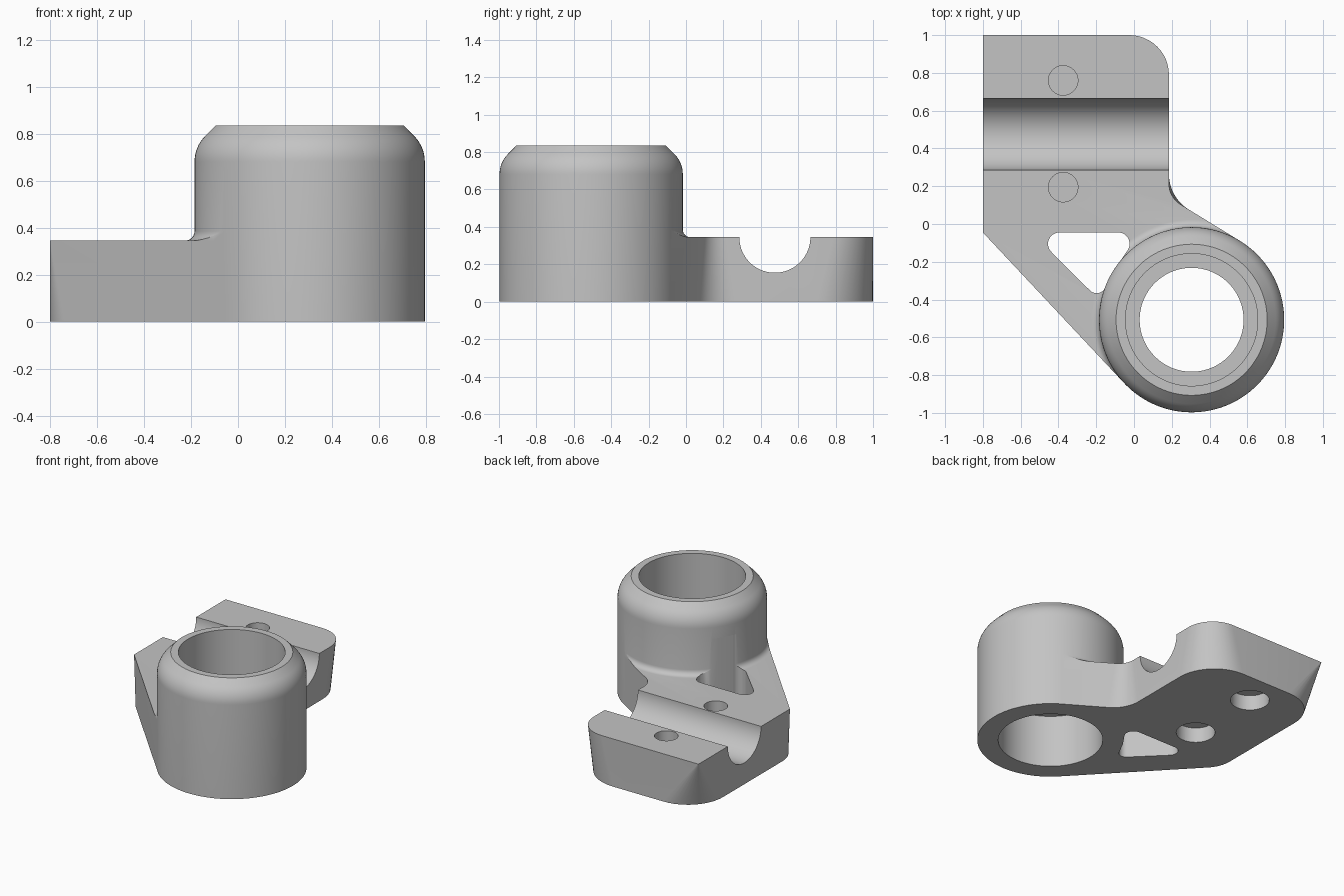
import bpy, bmesh
from math import acos, atan2, cos, sin, pi, radians, tan
from mathutils import Vector

cube = bpy.data.objects.get("Cube")
if cube:
    bpy.data.objects.remove(cube, do_unlink=True)

CENTRE, RADIUS = Vector((0.305, -0.507)), 0.49
PLATE, HEIGHT = 0.345, 0.835

grey = bpy.data.materials.new("plain grey")
grey.use_nodes = True
grey.diffuse_color = (0.55, 0.55, 0.55, 1)
grey.node_tree.nodes["Principled BSDF"].inputs["Base Color"].default_value = (0.55, 0.55, 0.55, 1)


def finish(name, bm):
    bmesh.ops.recalc_face_normals(bm, faces=bm.faces)
    mesh = bpy.data.meshes.new(name)
    bm.to_mesh(mesh)
    bm.free()
    mesh.materials.append(grey)
    obj = bpy.data.objects.new(name, mesh)
    bpy.context.collection.objects.link(obj)
    return obj


def loft(name, low, high, z0, z1):
    """Solid between two outlines with the same point count."""
    bm = bmesh.new()
    a = [bm.verts.new((p.x, p.y, z0)) for p in low]
    b = [bm.verts.new((p.x, p.y, z1)) for p in high]
    bm.faces.new(a)
    bm.faces.new(b)
    for i in range(len(a)):
        j = (i + 1) % len(a)
        bm.faces.new((a[i], a[j], b[j], b[i]))
    return finish(name, bm)


def revolve(name, profile, centre, steps=128, closed=False):
    """Turn an (r, z) profile round a vertical axis; open profiles get caps."""
    bm = bmesh.new()
    rings = [[bm.verts.new((centre[0] + r * cos(2 * pi * i / steps),
                            centre[1] + r * sin(2 * pi * i / steps), z))
              for i in range(steps)] for r, z in profile]
    pairs = list(zip(rings, rings[1:]))
    if closed:
        pairs.append((rings[-1], rings[0]))
    else:
        bm.faces.new(rings[0])
        bm.faces.new(rings[-1])
    for a, b in pairs:
        for i in range(steps):
            j = (i + 1) % steps
            bm.faces.new((a[i], a[j], b[j], b[i]))
    return finish(name, bm)


def rounded(corners, steps=12):
    """Polygon from (point, radius) corners; radius None keeps one point."""
    out = []
    for i, (p, r) in enumerate(corners):
        p = Vector(p)
        if r is None:
            out.append(p)
            continue
        u = (Vector(corners[i - 1][0]) - p).normalized()
        v = (Vector(corners[(i + 1) % len(corners)][0]) - p).normalized()
        half = u.angle(v) / 2
        mid = p + (u + v).normalized() * (r / sin(half))
        start = p + u * (r / tan(half)) - mid
        end = p + v * (r / tan(half)) - mid
        a0 = atan2(start.y, start.x)
        sweep = (atan2(end.y, end.x) - a0 + pi) % (2 * pi) - pi
        for k in range(steps + 1):
            a = a0 + sweep * k / steps
            out.append(mid + Vector((cos(a), sin(a))) * r)
    return out


def tangent(p, side):
    """Point where a line from p touches the sleeve."""
    d = Vector(p) - CENTRE
    a = atan2(d.y, d.x) + side * acos(RADIUS / d.length)
    return CENTRE + Vector((cos(a), sin(a))) * RADIUS * 0.9995


def boolean(obj, tool, operation):
    mod = obj.modifiers.new(operation, 'BOOLEAN')
    mod.operation, mod.object, mod.solver = operation, tool, 'EXACT'
    bpy.context.view_layer.objects.active = obj
    bpy.ops.object.modifier_apply(modifier=mod.name)
    bpy.data.objects.remove(tool, do_unlink=True)


def outline(back_left, front_left, waist, back_right):
    fl, w = (-0.8, -0.045), (0.185, 0.141)
    return rounded([((-0.8, 1), back_left), (fl, front_left),
                    (tangent(fl, 1), None), (CENTRE, None),
                    (tangent(w, -1), None), (w, waist),
                    ((0.185, 1), back_right)])


# Clamp plate whose corners grow rounder towards the bottom
top = outline(0.003, 0.003, 0.13, 0.21)
bracket = loft("bracket", outline(0.28, 0.22, 0.22, 0.3), top, 0, PLATE)

# Sleeve with rounded and chamfered shoulder
R = 0.154
shoulder = [(RADIUS - R + R * cos(a), 0.681 + R * sin(a))
            for a in (radians(45) * k / 8 for k in range(9))]
sleeve = revolve("sleeve", [(RADIUS, 0)] + shoulder + [(0.4, HEIGHT)], CENTRE)

# Fillet between sleeve and plate, trimmed to the plate
F = 0.04
curve = [(RADIUS + F - F * cos(a), PLATE + F - F * sin(a))
         for a in (radians(90) * k / 6 for k in range(7))]
fillet = revolve("fillet", [(0.42, PLATE + F)] + curve
                 + [(RADIUS + F, PLATE - 0.02), (0.42, PLATE - 0.02)], CENTRE, closed=True)
boolean(fillet, loft("trim", top, top, 0.1, 0.6), 'INTERSECT')

boolean(bracket, sleeve, 'UNION')
boolean(bracket, fillet, 'UNION')

# Bore with a narrow lip halfway up
bore = [(0.35, -0.1), (0.35, 0.385), (0.275, 0.385), (0.275, 0.445), (0.35, 0.445), (0.35, 1)]
boolean(bracket, revolve("bore", bore, CENTRE), 'DIFFERENCE')

# Triangular window beside the sleeve
window = rounded([((-0.54, -0.045), 0.06), ((-0.172, -0.413), 0.05),
                  ((-0.15, -0.33), None), ((-0.1, -0.235), None),
                  ((-0.055, -0.17), None), ((0.03, -0.045), 0.06)])
boolean(bracket, loft("window", window, window, -0.1, 0.6), 'DIFFERENCE')

# Round channel across the plate
channel = revolve("channel", [(0.19, -1.2), (0.19, 0.5)], (0, 0), 96)
channel.data.transform(channel.matrix_world.Rotation(radians(90), 4, 'Y'))
channel.data.transform(channel.matrix_world.Translation((0, 0.475, PLATE)))
boolean(bracket, channel, 'DIFFERENCE')

# Screw holes from above and wider recesses from below, split by a thin web
for y in (0.76, 0.195):
    for name, r, z0, z1 in (("screw_hole", 0.078, 0.13, 0.6), ("recess", 0.13, -0.1, 0.11)):
        boolean(bracket, revolve(name, [(r, z0), (r, z1)], (-0.375, y), 48), 'DIFFERENCE')

bpy.ops.object.select_all(action='DESELECT')
bracket.select_set(True)
bpy.context.view_layer.objects.active = bracket
bpy.ops.object.shade_smooth_by_angle(angle=radians(25))
